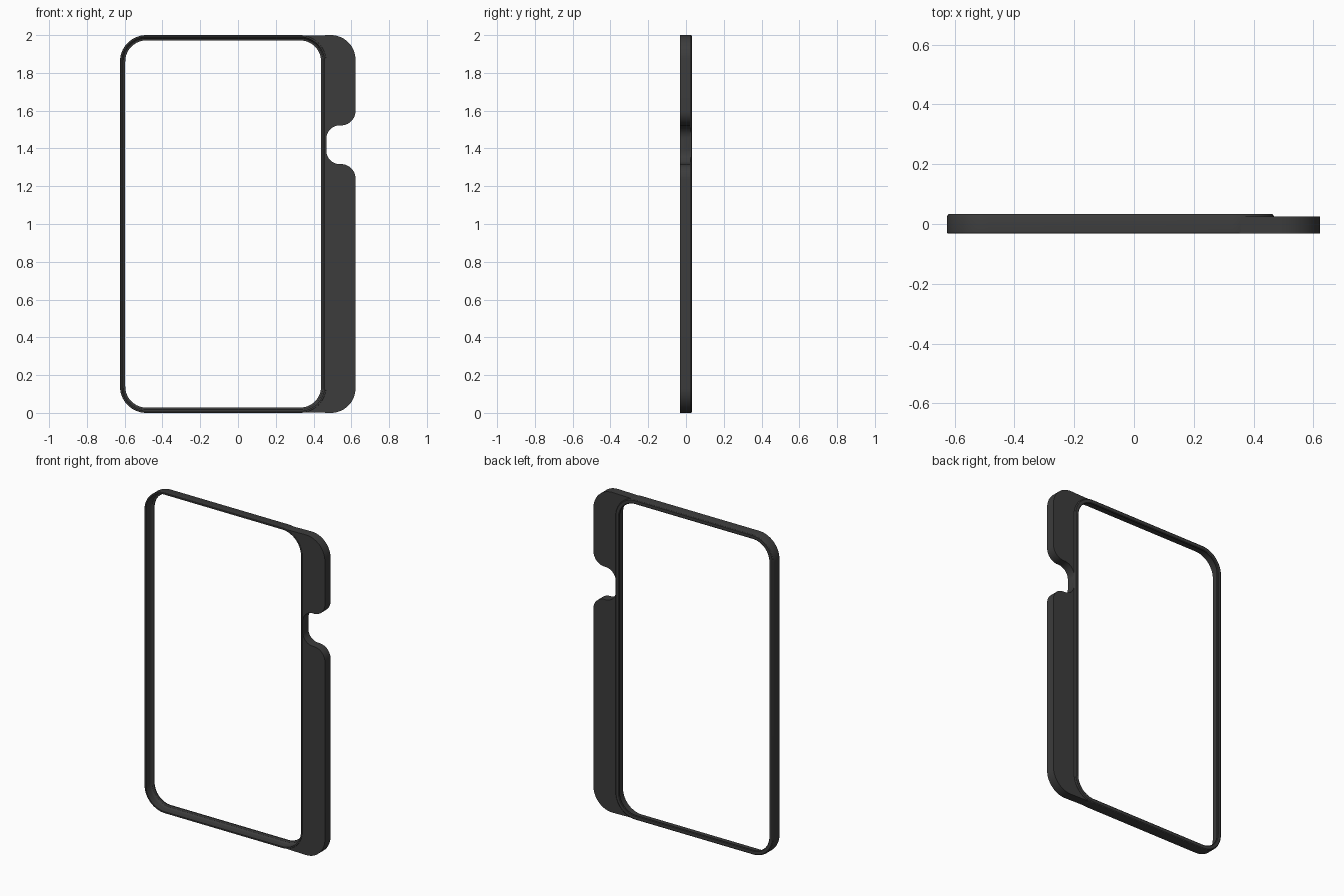
import bpy, bmesh, math

if "Cube" in bpy.data.objects:
    bpy.data.objects.remove(bpy.data.objects["Cube"])

mat = bpy.data.materials.new("dark_plastic")
mat.diffuse_color = (0.045, 0.045, 0.045, 1)
mat.use_nodes = True
mat.node_tree.nodes["Principled BSDF"].inputs["Base Color"].default_value = mat.diffuse_color


def arc(cx, cz, r, a0, a1, n=14):
    """Points on an arc in the XZ plane, angles in degrees."""
    return [(cx + r * math.cos(math.radians(a0 + (a1 - a0) * i / n)),
             cz + r * math.sin(math.radians(a0 + (a1 - a0) * i / n)))
            for i in range(n + 1)]


def finish(name, bm):
    bmesh.ops.recalc_face_normals(bm, faces=bm.faces)
    me = bpy.data.meshes.new(name)
    bm.to_mesh(me)
    bm.free()
    ob = bpy.data.objects.new(name, me)
    bpy.context.collection.objects.link(ob)
    me.materials.append(mat)
    bpy.ops.object.select_all(action='DESELECT')
    ob.select_set(True)
    bpy.context.view_layer.objects.active = ob
    bpy.ops.object.shade_smooth_by_angle(angle=math.radians(30))
    return ob


X0, X1, H, R = -0.625, 0.468, 2.0, 0.14


def rounded_loop(d):
    """Frame outline moved inwards by d."""
    r = R - d
    return (arc(X1 - R, H - R, r, 0, 90) + arc(X0 + R, H - R, r, 90, 180)
            + arc(X0 + R, R, r, 180, 270) + arc(X1 - R, R, r, 270, 360))


# Bumper frame: L-shaped section (inset, y) with a lip at the back
section = [(0.002, -0.032), (0, -0.030), (0, 0.025), (0.002, 0.030), (0.006, 0.033),
           (0.024, 0.033), (0.028, 0.030), (0.028, 0.024), (0.018, 0.021),
           (0.012, 0.014), (0.010, 0.006), (0.010, -0.032)]
bm = bmesh.new()
rings = [[bm.verts.new((x, y, z)) for x, z in rounded_loop(d)] for d, y in section]
for a, b in zip(rings, rings[1:] + rings[:1]):
    n = len(a)
    for i in range(n):
        j = (i + 1) % n
        bm.faces.new((a[i], a[j], b[j], b[i]))
finish("bumper_frame", bm)

# Side grip: plate hugging the right frame edge, with a flared finger notch
XR, RC, rf = 0.622, 0.13, 0.076
zt, zb = 1.522, 1.317
ri = 0.07
outline = (arc(XR - RC, RC, RC, -90, 0)                       # lower outer corner
           + arc(XR - rf, zb - rf, rf, 0, 90)                 # lower notch flare
           + arc(X1 + ri, zb + ri, ri, 270, 180)              # notch bottom
           + arc(X1 + ri, zt - ri, ri, 180, 90)
           + arc(XR - rf, zt + rf, rf, 270, 360)              # upper notch flare
           + arc(XR - RC, H - RC, RC, 0, 90)                  # upper outer corner
           + arc(X1 - R, H - R, R - 0.004, 90, 0)             # follows the frame
           + arc(X1 - R, R, R - 0.004, 0, -90))
bm = bmesh.new()
face = bm.faces.new([bm.verts.new((x, -0.031, z)) for x, z in outline])
ext = bmesh.ops.extrude_face_region(bm, geom=[face])
bmesh.ops.translate(bm, vec=(0, 0.056, 0),
                    verts=[v for v in ext["geom"] if isinstance(v, bmesh.types.BMVert)])
bmesh.ops.triangulate(bm, faces=[f for f in bm.faces if len(f.verts) > 4])
finish("side_grip", bm)
